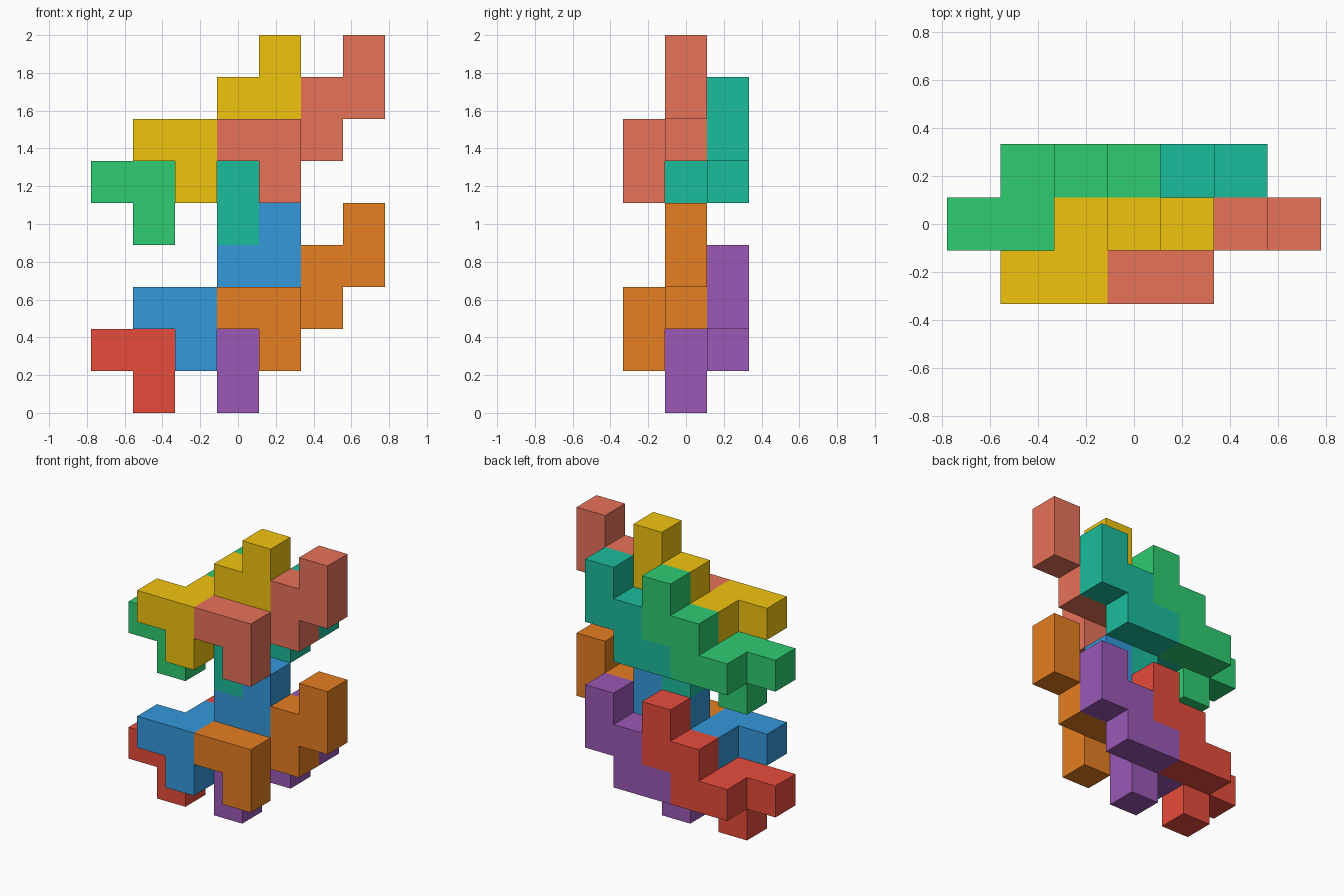
import bpy
import bmesh
from mathutils import Vector

if "Cube" in bpy.data.objects:
    bpy.data.objects.remove(bpy.data.objects["Cube"])

U = 2 / 9  # edge length of one cube cell

# The interlocking piece: eight cells stepping up over two layers
CELLS = {(0, 0, 0), (1, 0, 0), (1, 0, -1),                 # front hook
         (1, 1, 0), (2, 1, 0), (2, 1, 1), (3, 1, 1), (3, 1, 2)}  # back staircase

# Each axis direction with the two vectors spanning its face
DIRS = [Vector(s * int(a == b) for b in range(3)) for a in range(3) for s in (1, -1)]


def linear(hex_code):
    """sRGB hex to linear RGBA."""
    rgb = [int(hex_code[i:i + 2], 16) / 255 for i in (0, 2, 4)]
    return [c / 12.92 if c <= 0.04045 else ((c + 0.055) / 1.055) ** 2.4 for c in rgb] + [1]


def piece(name, origin, colour):
    """Outer skin of the eight cells, placed on the grid."""
    bm = bmesh.new()
    for cell in CELLS:
        centre = Vector(cell) + Vector(origin) + Vector((0, 0, 0.5))
        for n in DIRS:
            if tuple(int(c + d) for c, d in zip(cell, n)) in CELLS:
                continue
            a = Vector((n.y, n.z, n.x))
            b = n.cross(a)
            bm.faces.new([bm.verts.new((centre + (n + p * a + q * b) / 2) * U)
                          for p, q in ((-1, -1), (1, -1), (1, 1), (-1, 1))])
    bmesh.ops.remove_doubles(bm, verts=bm.verts, dist=1e-4)
    bmesh.ops.recalc_face_normals(bm, faces=bm.faces)
    # Merge coplanar squares into clean flat faces
    bmesh.ops.dissolve_limit(bm, angle_limit=0.01, verts=bm.verts, edges=bm.edges)
    mesh = bpy.data.meshes.new(name)
    bm.to_mesh(mesh)
    bm.free()
    mat = bpy.data.materials.new(name + "_paint")
    mat.diffuse_color = linear(colour)
    mat.use_nodes = True
    mat.node_tree.nodes["Principled BSDF"].inputs["Base Color"].default_value = mat.diffuse_color
    mesh.materials.append(mat)
    bpy.context.collection.objects.link(bpy.data.objects.new(name, mesh))


# Two stacked tiers; in each, two front pieces and two back pieces
SLOTS = {"front_left": (-2, -1, 2), "front_right": (0, -1, 2),
         "back_left": (-3, 0, 1), "back_right": (-1, 0, 1)}
TIERS = {"lower": (0, ("3498db", "e67e22", "e74c3c", "9b59b6")),
         "upper": (4, ("f1c40f", "e77259", "2ecc71", "1abc9c"))}

for tier, (lift, colours) in TIERS.items():
    for (slot, (x, y, z)), colour in zip(SLOTS.items(), colours):
        piece(f"{tier}_{slot}_piece", (x, y, z + lift), colour)
